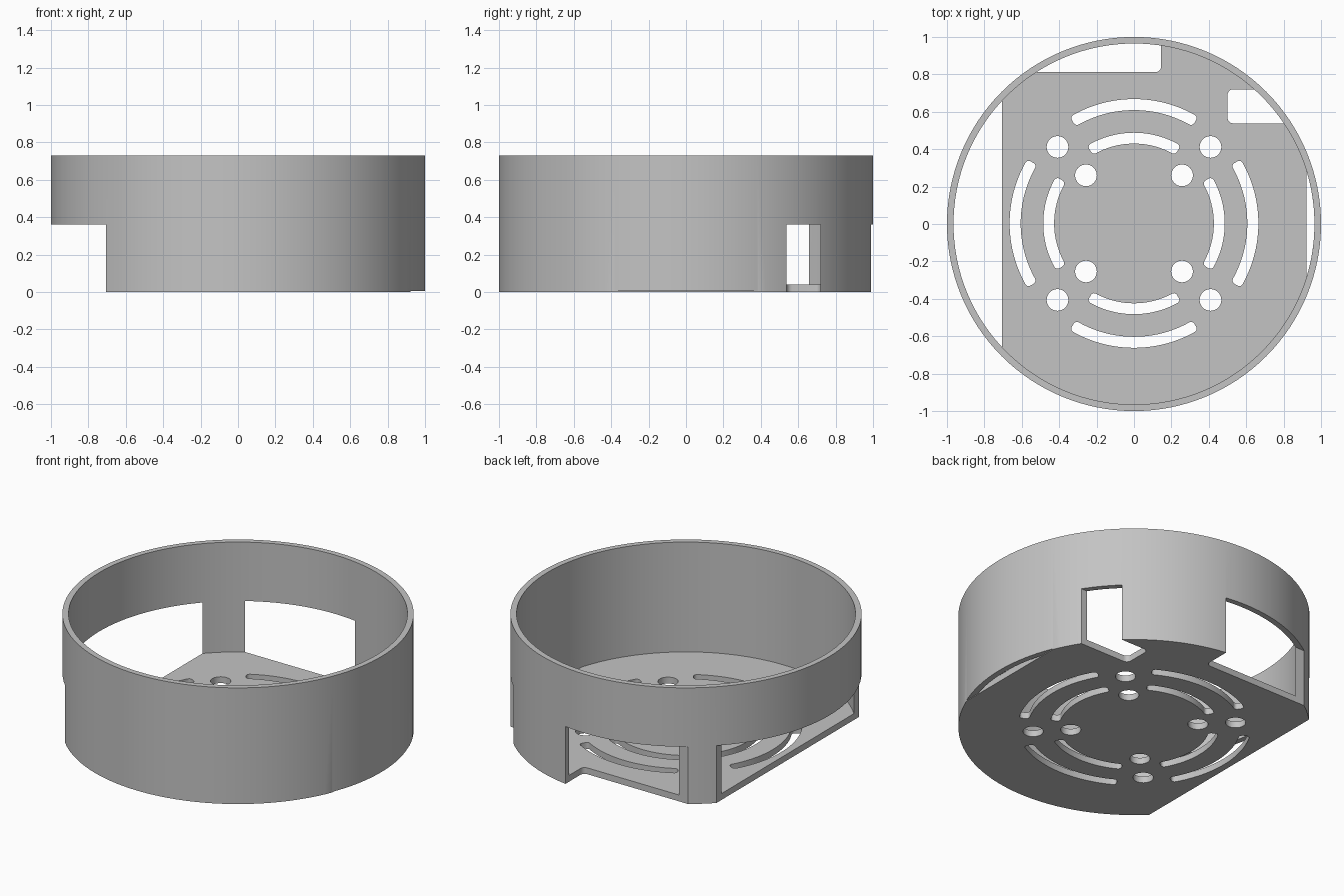
import bpy, bmesh, math
from mathutils import Matrix

if "Cube" in bpy.data.objects:
    bpy.data.objects.remove(bpy.data.objects["Cube"])

SEG = 128            # sides of the round wall
HEIGHT = 0.73
INNER = 0.965        # inner wall radius
FLOOR = 0.04         # floor thickness
SIDE_CUT = 0.36      # top of the side openings

grey = bpy.data.materials.new("plain grey")
grey.use_nodes = True
colour = (0.55, 0.55, 0.55, 1)
grey.diffuse_color = colour
grey.node_tree.nodes["Principled BSDF"].inputs["Base Color"].default_value = colour


def circle(r, cx=0, cy=0, n=SEG):
    return [(cx + r * math.cos(2 * math.pi * i / n),
             cy + r * math.sin(2 * math.pi * i / n)) for i in range(n)]


def rounded_rect(x0, x1, y0, y1, r, n=1):
    """Counter-clockwise outline, with the long sides split into n pieces."""
    pts = []
    corners = [(x1 - r, y0 + r, -90), (x1 - r, y1 - r, 0),
               (x0 + r, y1 - r, 90), (x0 + r, y0 + r, 180)]
    for k, (cx, cy, start) in enumerate(corners):
        for i in range(6):
            a = math.radians(start + 18 * i)
            pts.append((cx + r * math.cos(a), cy + r * math.sin(a)))
        if k in (1, 3):
            xa, xb = (x1 - r, x0 + r) if k == 1 else (x0 + r, x1 - r)
            y = y1 if k == 1 else y0
            pts += [(xa + (xb - xa) * i / n, y) for i in range(1, n)]
    return pts


def arc_slot(r0, r1, mid_angle, half_angle, cy):
    """Rounded rectangle bent around the centre."""
    rm = (r0 + r1) / 2
    half = half_angle * rm
    flat = rounded_rect(-half, half, r0, r1, 0.02, 24)
    return [(r * math.cos(mid_angle - s / rm), cy + r * math.sin(mid_angle - s / rm))
            for s, r in flat]


def prism(name, outline, z0, z1):
    bm = bmesh.new()
    face = bm.faces.new([bm.verts.new((x, y, z0)) for x, y in outline])
    top = bmesh.ops.extrude_face_region(bm, geom=[face])
    verts = [g for g in top["geom"] if isinstance(g, bmesh.types.BMVert)]
    bmesh.ops.translate(bm, verts=verts, vec=(0, 0, z1 - z0))
    bmesh.ops.recalc_face_normals(bm, faces=bm.faces)
    mesh = bpy.data.meshes.new(name)
    bm.to_mesh(mesh)
    bm.free()
    mesh.materials.append(grey)
    obj = bpy.data.objects.new(name, mesh)
    bpy.context.collection.objects.link(obj)
    return obj


def cut(body, outline, z0, z1):
    cutter = prism("cutter", outline, z0, z1)
    cutter.hide_render = True
    mod = body.modifiers.new("cut", "BOOLEAN")
    mod.operation = "DIFFERENCE"
    mod.solver = "EXACT"
    mod.object = cutter
    bpy.context.view_layer.objects.active = body
    bpy.ops.object.modifier_apply(modifier=mod.name)
    mesh = cutter.data
    bpy.data.objects.remove(cutter)
    bpy.data.meshes.remove(mesh)


def box(x0, x1, y0, y1):
    return [(x0, y0), (x1, y0), (x1, y1), (x0, y1)]


# Round cup: outer drum, hollowed down to the floor
body = prism("round_housing", circle(1.0), 0, HEIGHT)
cut(body, circle(INNER), FLOOR, HEIGHT + 0.2)

# Side openings: flat side, back window and small rounded notch
cut(body, box(-1.2, -0.707, -1.2, 1.2), -0.1, SIDE_CUT)
cut(body, rounded_rect(-1.2, 0.145, 0.812, 1.3, 0.03), -0.1, SIDE_CUT)
cut(body, rounded_rect(0.5, 1.3, 0.538, 0.72, 0.03), -0.1, SIDE_CUT)

# Narrow slit between floor and wall, with a shallow relief under the wall
rs = INNER - 0.0002
a = math.acos(0.923 / rs)
cut(body, [(rs * math.cos(-a + 2 * a * i / 24), rs * math.sin(-a + 2 * a * i / 24))
           for i in range(25)], -0.1, 0.1)
cut(body, box(0.923, 1.2, -0.6, 0.6), -0.1, 0.004)

# Curved vent slots in two rings
CY = 0.003
for r0, r1 in ((0.427, 0.485), (0.606, 0.665)):
    for k in range(4):
        cut(body, arc_slot(r0, r1, k * math.pi / 2, math.radians(31), CY), -0.1, 0.1)

# Screw holes on the diagonals
for d in (0.257, 0.409):
    for sx in (-1, 1):
        for sy in (-1, 1):
            cut(body, circle(0.058, sx * d, sy * d + CY, 32), -0.1, 0.1)

# Smooth round walls, sharp edges kept
bpy.ops.object.select_all(action="DESELECT")
body.select_set(True)
bpy.context.view_layer.objects.active = body
bpy.ops.object.shade_smooth_by_angle(angle=math.radians(30))
